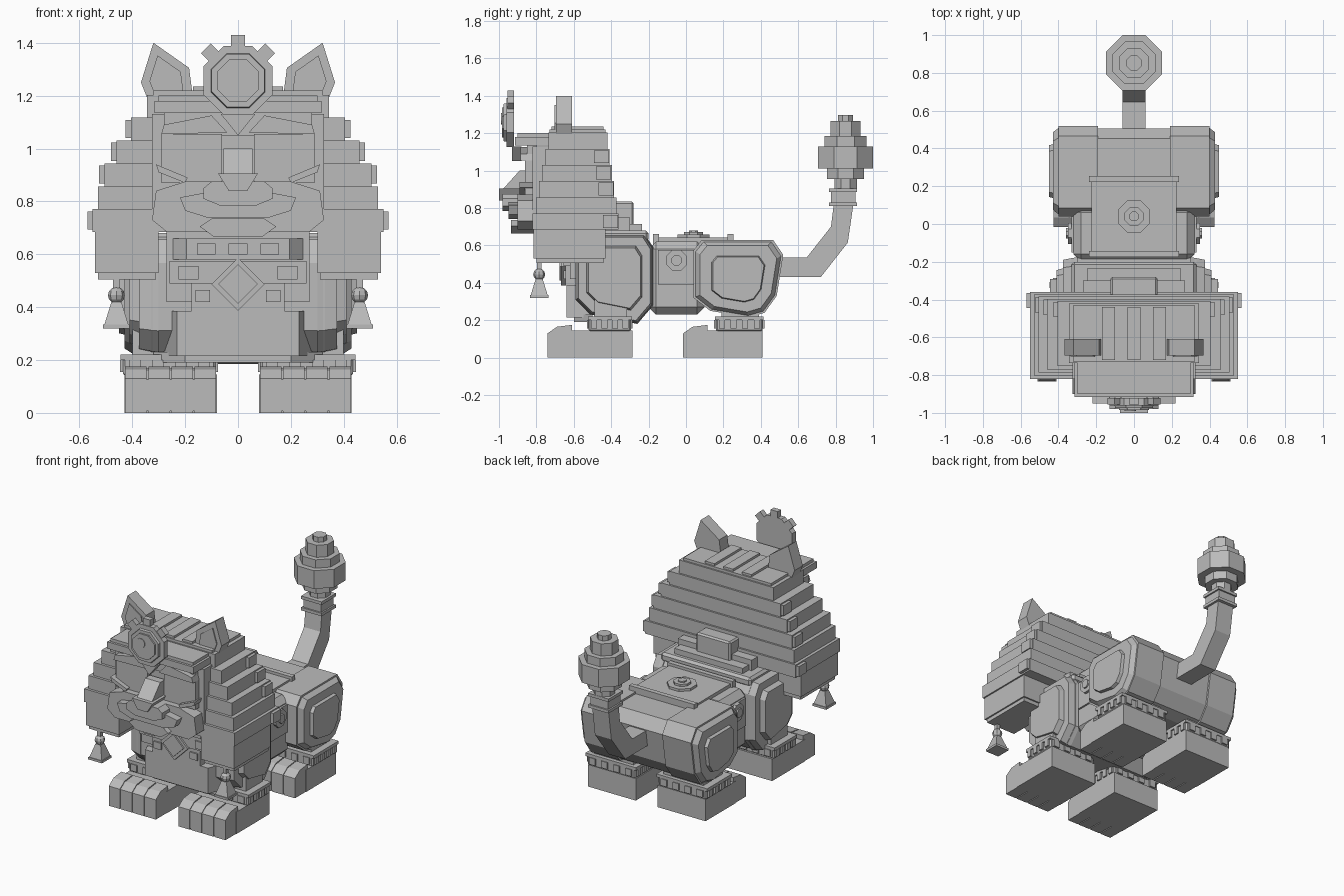
import bpy, bmesh, math
from mathutils import Vector

if bpy.data.objects.get("Cube"):
    bpy.data.objects.remove(bpy.data.objects["Cube"])

stone = bpy.data.materials.new("stone_grey")
stone.use_nodes = True
GREY = (0.5, 0.5, 0.5, 1)
stone.diffuse_color = GREY
stone.node_tree.nodes["Principled BSDF"].inputs["Base Color"].default_value = GREY


def finish(name, bm, mirror=False, bevel=0):
    """Turn a bmesh into a grey object, optionally doubled across x = 0."""
    if bevel:
        bmesh.ops.bevel(bm, geom=bm.edges[:], offset=bevel, segments=1, affect='EDGES')
    if mirror:
        twin = bmesh.ops.duplicate(bm, geom=bm.verts[:] + bm.edges[:] + bm.faces[:])["geom"]
        for item in twin:
            if isinstance(item, bmesh.types.BMVert):
                item.co.x = -item.co.x
    bmesh.ops.recalc_face_normals(bm, faces=bm.faces[:])
    mesh = bpy.data.meshes.new(name)
    bm.to_mesh(mesh)
    bm.free()
    mesh.materials.append(stone)
    obj = bpy.data.objects.new(name, mesh)
    bpy.context.scene.collection.objects.link(obj)
    return obj


def prism(name, axis, points, start, end, taper=1.0, mirror=False, bevel=0):
    """Extrude a flat outline along an axis; taper shrinks the far end."""
    bm = bmesh.new()
    count = len(points)
    mid = [sum(p[k] for p in points) / count for k in (0, 1)]
    rings = []
    for level, scale in ((start, 1.0), (end, taper)):
        ring = []
        for p in points:
            co = [mid[k] + (p[k] - mid[k]) * scale for k in (0, 1)]
            co.insert("xyz".index(axis), level)
            ring.append(bm.verts.new(co))
        rings.append(ring)
        bm.faces.new(ring)
    for i in range(count):
        j = (i + 1) % count
        bm.faces.new((rings[0][i], rings[0][j], rings[1][j], rings[1][i]))
    return finish(name, bm, mirror, bevel)


def box(name, xs, ys, zs, mirror=False, bevel=0):
    outline = [(xs[0], ys[0]), (xs[1], ys[0]), (xs[1], ys[1]), (xs[0], ys[1])]
    return prism(name, 'z', outline, zs[0], zs[1], mirror=mirror, bevel=bevel)


def wide(name, half, ys, zs, bevel=0):
    return box(name, (-half, half), ys, zs, bevel=bevel)


def octagon(u, v, apothem, sides=8):
    r = apothem / math.cos(math.pi / sides)
    angles = [math.tau * (i + 0.5) / sides for i in range(sides)]
    return [(u + r * math.cos(a), v + r * math.sin(a)) for a in angles]


def both(half):
    """Close a half outline by reflecting it."""
    return half + [(-u, v) for u, v in reversed(half)]


def scaled(points, factor):
    mid = sum((Vector(p) for p in points), Vector((0, 0))) / len(points)
    return [tuple(mid + (Vector(p) - mid) * factor) for p in points]


# Stepped mane: wider and deeper with every layer going down
widths = (.345, .405, .46, .505, .53, .55)
step = .0865
for i, half in enumerate(widths):
    top = 1.203 - i * step
    back = -.42 + i * .012
    wide(f"mane_layer_{i}", half, (-.735 - i * .017, back), (top - step, top))
    if i in (1, 2, 3, 5):
        box(f"mane_tab_{i}", (half - .02, half + .02), (back - .085, back - .004),
            (top - step + .01, top - .008), mirror=True)
wide("mane_cap", .32, (-.73, -.43), (1.2, 1.22))
box("mane_lobe", (.3, .54), (-.815, -.43), (.53, .69), mirror=True)
box("mane_lobe_foot", (.31, .53), (-.8, -.44), (.505, .53), mirror=True)
for x in (-.135, 0, .135):
    box("crown_ridge", (x - .035, x + .035), (-.72, -.44), (1.21, 1.235))

# Ears with raised inner plates
ear = [(.32, 1.4), (.367, 1.25), (.335, 1.17), (.17, 1.19), (.185, 1.305)]
prism("ear", 'y', ear, -.61, -.695, mirror=True)
prism("inner_ear", 'y', scaled(ear, .65), -.69, -.702, mirror=True)

# Head and brow
wide("face_block", .325, (-.82, -.6), (.69, 1.13))
wide("head_band", .315, (-.915, -.7), (1.135, 1.18))
wide("head_band_top", .3, (-.9, -.7), (1.18, 1.2))
wide("brow_backing", .28, (-.85, -.8), (1.05, 1.14))
box("eye_panel", (.06, .29), (-.86, -.8), (.87, 1.055), mirror=True)
prism("eyebrow", 'y', [(.29, 1.055), (.28, 1.09), (.1, 1.125), (.04, 1.06)],
      -.82, -.885, mirror=True)
prism("cheek_whisker", 'y', [(.31, .94), (.3, .91), (.2, .87), (.19, .89)],
      -.82, -.89, mirror=True)

# Muzzle, lips and nose
prism("cheeks", 'y', both([(.2, .875), (.31, .84), (.325, .73), (.27, .685)]), -.74, -.9)
prism("mouth", 'y', both([(.14, .83), (.22, .815), (.2, .765), (.12, .74)]), -.85, -.95)
prism("upper_lip", 'y', both([(.1, .875), (.13, .85), (.13, .81), (.07, .785)]), -.85, -.98)
prism("lower_lip", 'y', both([(.1, .735), (.145, .705), (.09, .665)]), -.74, -.935)
prism("nose_bridge", 'x', [(-.84, 1.0), (-.89, 1.0), (-.98, .9), (-.84, .89)], -.055, .055)
prism("nose_tip", 'y', both([(.075, .905), (.035, .84)]), -.85, -1.0)

# Forehead medallion
hub = 1.257
prism("medallion", 'y', octagon(0, hub, .13), -.92, -.96)
prism("medallion_rim", 'y', octagon(0, hub, .105), -.95, -.975, .95)
prism("medallion_face", 'y', octagon(0, hub, .08), -.97, -.985)
prism("medallion_jewel", 'y', octagon(-.02, hub + .02, .03, 12), -.98, -.99)
for turn in (-1, 0, 1):
    out = Vector((math.sin(turn * math.pi / 4), math.cos(turn * math.pi / 4)))
    side = Vector((out.y, -out.x)) * .026
    base = Vector((0, hub))
    corners = [base + out * r + side * s for r, s in ((.11, -1), (.172, -1), (.172, 1), (.11, 1))]
    prism("medallion_tab", 'y', [tuple(c) for c in corners], -.92, -.955)
prism("medallion_point", 'y', [(-.065, 1.13), (.065, 1.13), (0, 1.05)], -.88, -.93)

# Neck, layered collar and pendant
wide("neck", .27, (-.62, -.3), (.42, .75))


def collar(name, half, front, zs, plate_xs):
    shape = both([(half, -.45), (half, front + .07), (half - .07, front)])
    prism(name, 'z', shape, zs[0], zs[1])
    for x in plate_xs:
        box(name + "_plate", (x - .035, x + .035), (front - .01, front + .02),
            (zs[0] + .02, zs[1] - .02))


collar("upper_collar", .265, -.67, (.58, .66), (-.12, 0, .12))
wide("middle_collar", .26, (-.655, -.4), (.49, .575))
box("middle_collar_plate", (.15, .225), (-.665, -.64), (.505, .555), mirror=True)
wide("lower_collar", .175, (-.645, -.4), (.385, .49))
box("lower_collar_plate", (.105, .16), (-.655, -.63), (.42, .465), mirror=True)
diamond = [(0, .587), (.1, .487), (0, .387), (-.1, .487)]
prism("pendant", 'y', diamond, -.6, -.667)
prism("pendant_face", 'y', scaled(diamond, .75), -.66, -.677)
prism("chest_plate", 'z', both([(.28, -.5), (.23, -.64)]), .215, .385)
prism("chest_base", 'z', both([(.32, -.5), (.2, -.6)]), .19, .23)

# Bells hanging under the mane
bell_x, bell_y = .46, -.785
spot = octagon(bell_x, bell_y, .05, 4)
prism("bell_rim", 'z', spot, .32, .335, mirror=True)
prism("bell", 'z', scaled(spot, .9), .335, .42, .42, mirror=True)
prism("bell_hook", 'z', scaled(spot, .25), .46, .51, mirror=True)
bead = bmesh.new()
bmesh.ops.create_uvsphere(bead, u_segments=8, v_segments=6, radius=.032)
bmesh.ops.translate(bead, verts=bead.verts[:], vec=(bell_x, bell_y, .445))
finish("bell_bead", bead, mirror=True)

# Shoulders and haunches with stepped side plates
shoulder = [(-.55, .66), (-.22, .66), (-.175, .59), (-.175, .28),
            (-.26, .18), (-.51, .23), (-.59, .31), (-.59, .57)]
haunch = [(.085, .63), (.465, .63), (.52, .55), (.485, .33), (.42, .24),
          (.335, .215), (.13, .25), (.04, .32), (.04, .575)]
prism("front_body", 'x', scaled(shoulder, .98), -.33, .33)
prism("shoulder", 'x', shoulder, .3, .375, .93, mirror=True)
prism("shoulder_plate", 'x', scaled(shoulder, .72), .37, .41, .93, mirror=True)
prism("rear_body", 'x', scaled(haunch, .94), -.2, .2)
prism("haunch", 'x', haunch, .19, .4, mirror=True)
prism("haunch_step", 'x', scaled(haunch, .95), .4, .43, .9, mirror=True)
prism("haunch_plate", 'x', scaled(haunch, .6), .425, .45, .95, mirror=True)
wide("shoulder_pad", .33, (-.45, -.2), (.62, .68), bevel=.015)
wide("nape_pad", .25, (-.45, -.235), (.66, .715))
wide("nape_block", .125, (-.4, -.28), (.7, .835), bevel=.01)

# Belly and saddle
wide("belly", .32, (-.2, .1), (.23, .62), bevel=.04)
wide("saddle", .225, (-.17, .24), (.5, .642))
for y in (-.16, .238):
    wide("saddle_lip", .238, (y - .016, y + .016), (.6, .66))
box("saddle_flap", (.28, .332), (-.15, .04), (.39, .575), mirror=True)
for apothem, top in ((.085, .658), (.05, .672), (.025, .68)):
    prism("saddle_button", 'z', octagon(0, .04, apothem), .63, top)
for apothem, outer in ((.055, .35), (.028, .36)):
    prism("flank_button", 'x', octagon(-.05, .52, apothem), .32, outer, mirror=True)


# Feet with four toes and a studded ankle cuff
def foot(name, toe, heel, cuff):
    split = toe + .13
    box(name, (.08, .43), (split - .02, heel), (0, .145), mirror=True)
    profile = [(toe, 0), (split, 0), (split, .175), (toe + .05, .165), (toe, .13)]
    for i in range(4):
        x = .08 + i * .0875
        prism(name + "_toe", 'x', profile, x + .003, x + .084, mirror=True)
    prism(name + "_web", 'x', scaled(profile, .92), .09, .42, mirror=True)
    low = .14
    box(name + "_cuff", (.085, .435), cuff, (low, low + .075), mirror=True, bevel=.008)
    box(name + "_cuff_rim", (.075, .445), (cuff[0] - .005, cuff[1] + .005),
        (low + .06, low + .08), mirror=True)
    for i in range(4):
        f = (i + .5) / 4
        x, y = .085 + .35 * f, cuff[0] + (cuff[1] - cuff[0]) * f
        box(name + "_stud", (x - .022, x + .022), (cuff[0] - .01, cuff[1] + .01),
            (low + .015, low + .06), mirror=True)
        box(name + "_side_stud", (.075, .447), (y - .016, y + .016),
            (low + .015, low + .06), mirror=True)
    box(name + "_leg", (.11, .4), (cuff[0] + .03, cuff[1] - .02), (.1, .36), mirror=True)


foot("front_foot", -.74, -.285, (-.52, -.295))
foot("hind_foot", -.015, .41, (.16, .41))

# Bent tail with a tiered tassel
tail = [(.44, .535), (.645, .535), (.775, .7), (.79, .82), (.895, .82),
        (.865, .615), (.72, .43), (.44, .43)]
prism("tail", 'x', tail, -.06, .06)
tip = .84
wide("tail_cuff", .065, (tip - .065, tip + .065), (.815, .9))
for z in (.82, .895):
    wide("tail_cuff_rim", .075, (tip - .075, tip + .075), (z - .01, z + .01))
tassel = ((.06, .9, .96), (.1, .955, 1.015), (.147, 1.01, 1.13), (.113, 1.125, 1.185),
          (.08, 1.18, 1.265), (.04, 1.26, 1.298))
for apothem, low, high in tassel:
    prism("tassel_tier", 'z', octagon(0, .853, apothem), low, high)
